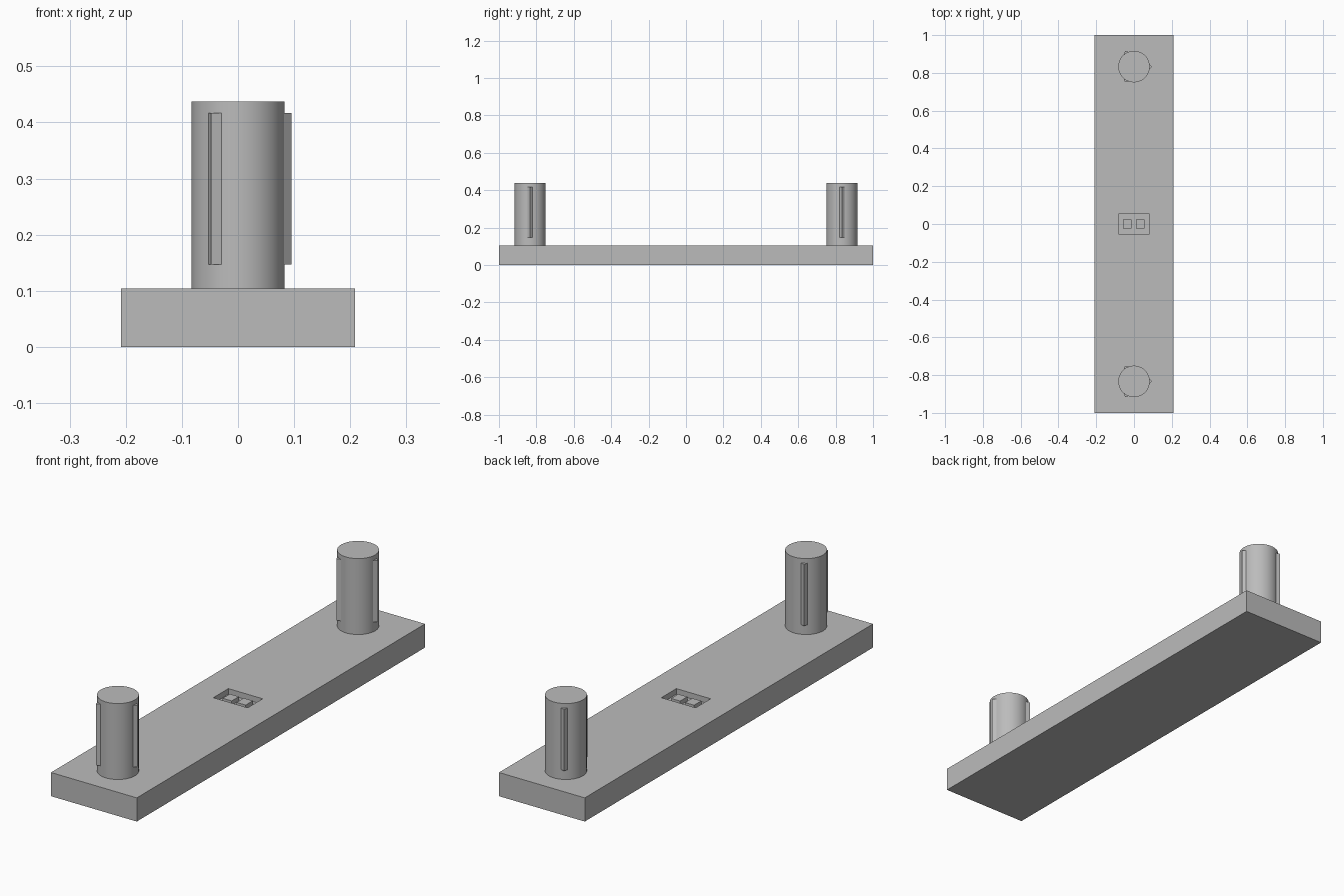
import bpy
import math

cube = bpy.data.objects.get("Cube")
if cube:
    bpy.data.objects.remove(cube, do_unlink=True)

# One plain grey for everything
grey = bpy.data.materials.new("plain_grey")
grey.use_nodes = True
colour = (0.5, 0.5, 0.5, 1)
grey.diffuse_color = colour
grey.node_tree.nodes["Principled BSDF"].inputs["Base Color"].default_value = colour

BASE_TOP = 0.104
POST_R = 0.0833
POST_TOP = 0.4375
POCKET_DEPTH = 0.025


def finish(obj, name):
    obj.name = name
    obj.data.materials.append(grey)
    return obj


def box(name, x, y, z0, z1, sx, sy):
    bpy.ops.mesh.primitive_cube_add(size=1, location=(x, y, (z0 + z1) / 2))
    obj = bpy.context.object
    obj.scale = (sx, sy, z1 - z0)
    bpy.ops.object.transform_apply(location=False, rotation=False, scale=True)
    return finish(obj, name)


def prism(name, x, y, z0, z1, radius, sides, turn=0):
    bpy.ops.mesh.primitive_cylinder_add(
        vertices=sides, radius=radius, depth=z1 - z0,
        location=(x, y, (z0 + z1) / 2), rotation=(0, 0, turn))
    return finish(bpy.context.object, name)


# Base bar with a shallow rectangular pocket in the middle
base = box("base_bar", 0, 0, 0, BASE_TOP, 0.4167, 2)
floor = BASE_TOP - POCKET_DEPTH
cutter = box("pocket_cutter", 0, 0, floor, BASE_TOP + 0.1, 0.1667, 0.104)
cutter.hide_render = True
cut = base.modifiers.new("pocket", 'BOOLEAN')
cut.operation = 'DIFFERENCE'
cut.solver = 'EXACT'
cut.object = cutter
bpy.context.view_layer.objects.active = base
bpy.ops.object.modifier_apply(modifier=cut.name)
bpy.data.objects.remove(cutter, do_unlink=True)

# Two small blocks standing in the pocket
for side, x in (("right", -0.035), ("left", 0.033)):
    box(f"{side}_pocket_block", x, 0, floor - 0.005, BASE_TOP - 0.006, 0.044, 0.05)

# Round posts, each with three pointed ribs
for end, y in (("front", -0.8333), ("back", 0.8333)):
    prism(f"{end}_post", 0, y, BASE_TOP - 0.005, POST_TOP, POST_R, 64)
    bpy.ops.object.shade_smooth_by_angle(angle=math.radians(30))
    for i in range(3):
        a = math.radians(120 * i)
        reach = 0.075
        # a square prism set on its corner, vertex pointing outwards
        prism(f"{end}_post_rib_{i + 1}", reach * math.cos(a), y + reach * math.sin(a),
              0.147, 0.417, 0.0205, 4, a)
